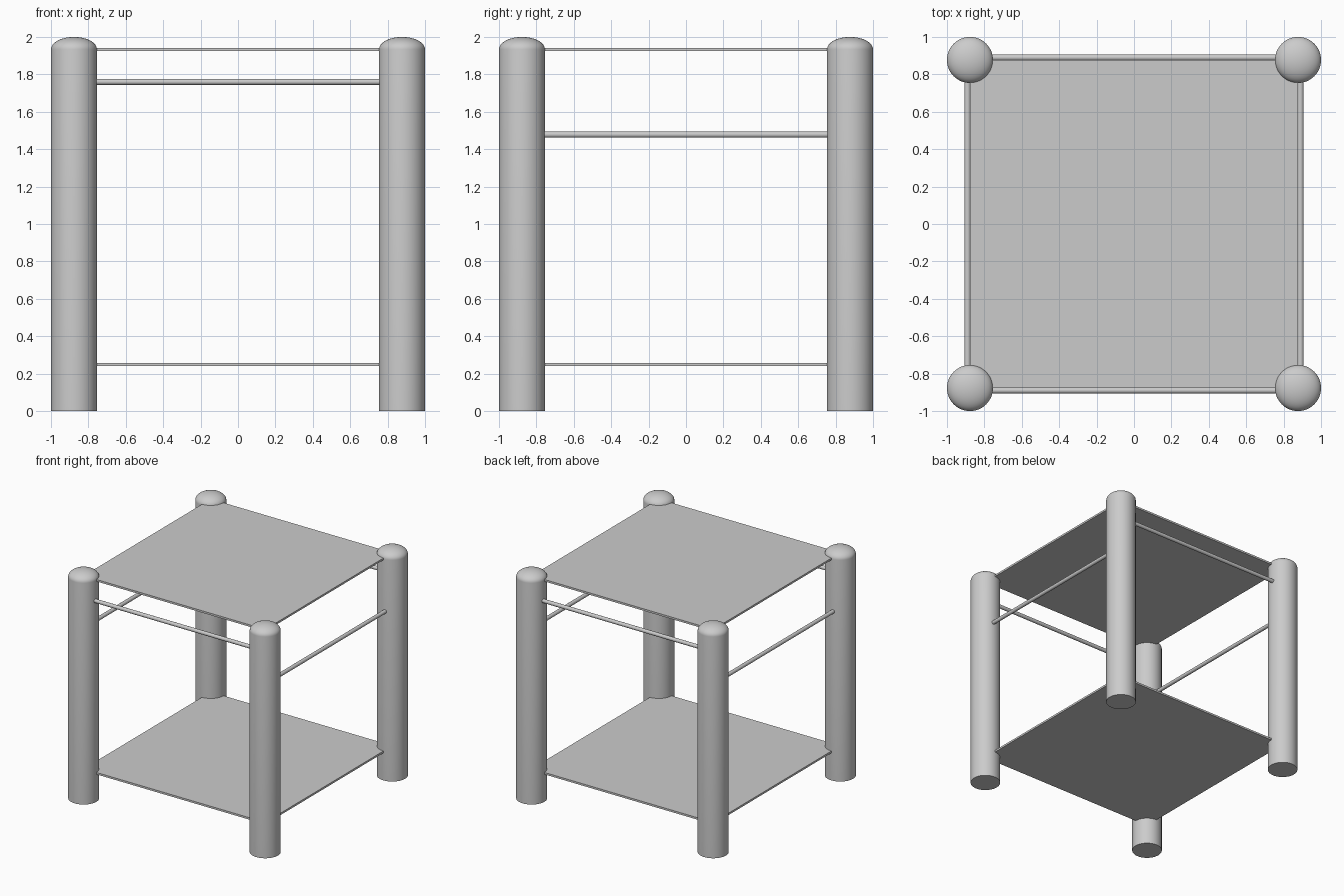
import bpy, bmesh, math
from mathutils import Matrix, Vector

if "Cube" in bpy.data.objects:
    bpy.data.objects.remove(bpy.data.objects["Cube"])

C = 0.877        # post centre offset
R = 0.123        # post radius
SHOULDER = 1.934  # height where the domed cap starts
SEG = 48


def finish(bm, name, smooth=True):
    bmesh.ops.recalc_face_normals(bm, faces=bm.faces)
    mesh = bpy.data.meshes.new(name)
    bm.to_mesh(mesh)
    bm.free()
    obj = bpy.data.objects.new(name, mesh)
    bpy.context.collection.objects.link(obj)
    if smooth:
        bpy.ops.object.select_all(action='DESELECT')
        obj.select_set(True)
        bpy.context.view_layer.objects.active = obj
        bpy.ops.object.shade_smooth_by_angle(angle=math.radians(35))
    return obj


def post(name, x, y):
    # lathe: flat foot, straight shaft, low elliptical dome
    profile = [(0, 0), (R, 0)]
    n = 10
    for i in range(n + 1):
        a = math.pi / 2 * i / n
        r = R * math.cos(a) if i < n else 0
        profile.append((r, SHOULDER + (2 - SHOULDER) * math.sin(a)))
    bm = bmesh.new()
    verts = [bm.verts.new((r, 0, z)) for r, z in profile]
    edges = [bm.edges.new(pair) for pair in zip(verts, verts[1:])]
    bmesh.ops.spin(bm, geom=verts + edges, cent=(0, 0, 0), axis=(0, 0, 1),
                   angle=2 * math.pi, steps=SEG)
    bmesh.ops.remove_doubles(bm, verts=bm.verts, dist=1e-5)
    bmesh.ops.translate(bm, verts=bm.verts, vec=(x, y, 0))
    finish(bm, name)


def shelf(name, z, thickness=0.017):
    bm = bmesh.new()
    bmesh.ops.create_cube(bm, size=1, matrix=Matrix.Translation((0, 0, z))
                          @ Matrix.Diagonal((2 * C, 2 * C, thickness, 1)))
    finish(bm, name, smooth=False)


def rail(name, centre, axis):
    turn = Vector((0, 0, 1)).rotation_difference(Vector(axis)).to_matrix().to_4x4()
    bm = bmesh.new()
    bmesh.ops.create_cone(bm, cap_ends=True, segments=24, radius1=0.0165,
                          radius2=0.0165, depth=2 * C - 0.1,
                          matrix=Matrix.Translation(centre) @ turn)
    finish(bm, name)


# four corner posts
for sy, fb in ((-1, "front"), (1, "back")):
    for sx, lr in ((-1, "left"), (1, "right")):
        post(f"{fb}_{lr}_post", sx * C, sy * C)

# lower shelf and roof panel
shelf("lower_shelf", 0.248)
shelf("roof_panel", 1.933)

# high rails front and back, lower rails on the sides
for s, fb, lr in ((-1, "front", "left"), (1, "back", "right")):
    rail(f"{fb}_rail", (0, s * 0.89, 1.76), (1, 0, 0))
    rail(f"{lr}_rail", (s * 0.89, 0, 1.478), (0, 1, 0))
